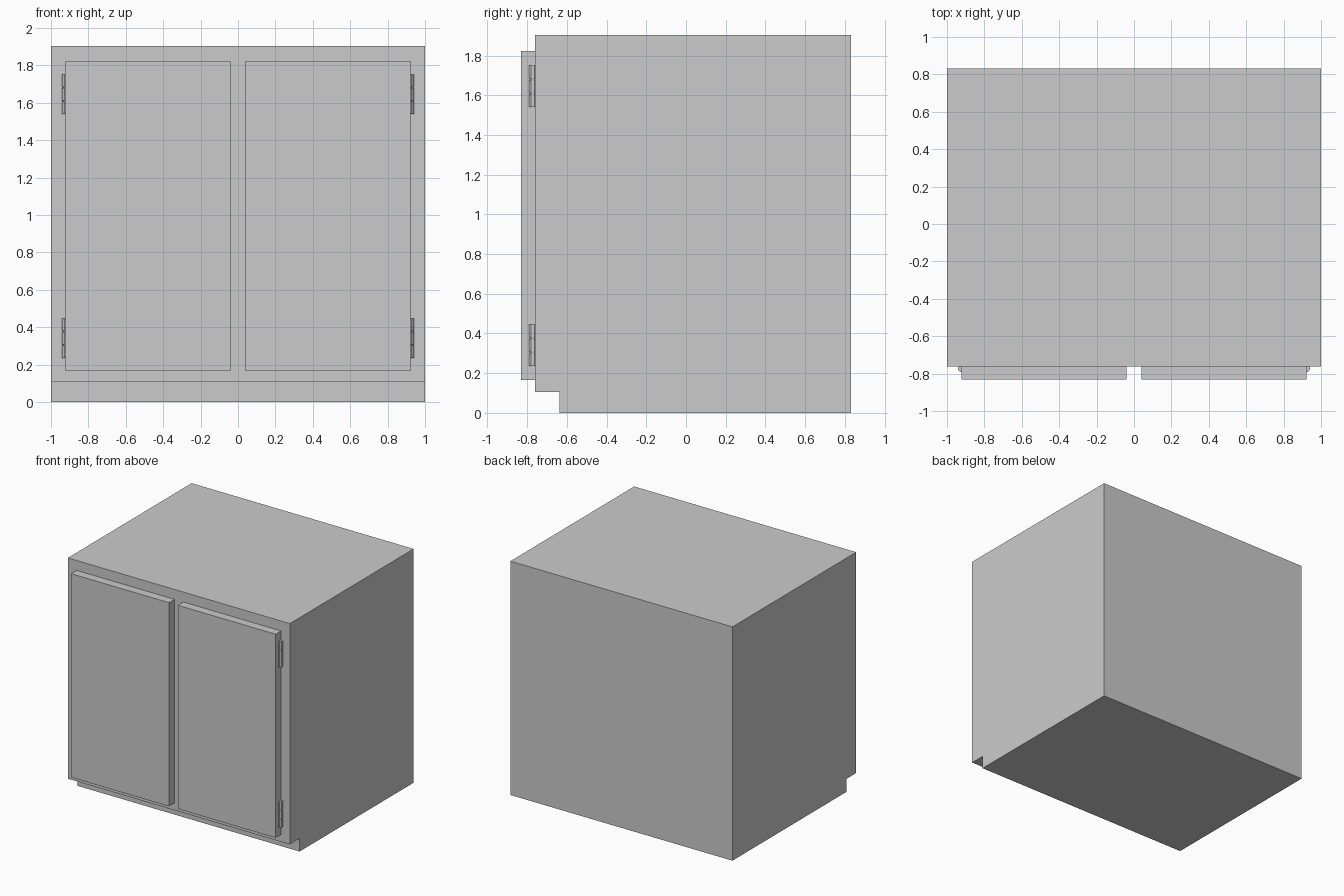
import bpy
import math

if "Cube" in bpy.data.objects:
    bpy.data.objects.remove(bpy.data.objects["Cube"])


def box(name, lo, hi):
    c = [(a + b) / 2 for a, b in zip(lo, hi)]
    bpy.ops.mesh.primitive_cube_add(size=1, location=c)
    ob = bpy.context.object
    ob.name = name
    ob.scale = [b - a for a, b in zip(lo, hi)]
    bpy.ops.object.transform_apply(location=False, rotation=False, scale=True)
    return ob


def barrel(name, x, y, z0, z1, apothem):
    # eight-sided upright cylinder with flats facing the axes
    bpy.ops.mesh.primitive_cylinder_add(
        vertices=8, radius=apothem / math.cos(math.pi / 8), depth=z1 - z0,
        location=(x, y, (z0 + z1) / 2), rotation=(0, 0, math.pi / 8))
    bpy.context.object.name = name


# Cabinet carcass: side profile with toe-kick notch, extruded across the width
profile = [(-0.636, 0), (0.831, 0), (0.831, 1.904), (-0.761, 1.904),
           (-0.761, 0.106), (-0.636, 0.106)]
n = len(profile)
verts = [(x, y, z) for x in (-1, 1) for y, z in profile]
faces = [tuple(reversed(range(n))), tuple(range(n, 2 * n))]
faces += [(i, (i + 1) % n, (i + 1) % n + n, i + n) for i in range(n)]
mesh = bpy.data.meshes.new("carcass")
mesh.from_pydata(verts, [], faces)
bpy.context.collection.objects.link(bpy.data.objects.new("carcass", mesh))

for side, s in (("left", -1), ("right", 1)):
    # Door slab
    x0, x1 = sorted((s * 0.04, s * 0.921))
    box(side + "_door", (x0, -0.831, 0.165), (x1, -0.761, 1.823))

    # Two hinges per door: three knuckles on a pin
    for level, z in (("lower", 0.235), ("upper", 1.54)):
        hinge = f"{side}_{level}_hinge"
        for k in range(3):
            zk = z + k * 0.072
            barrel(f"{hinge}_knuckle_{k + 1}", s * 0.92, -0.772, zk, zk + 0.066, 0.02)
        barrel(hinge + "_pin", s * 0.92, -0.772, z + 0.01, z + 0.2, 0.013)
